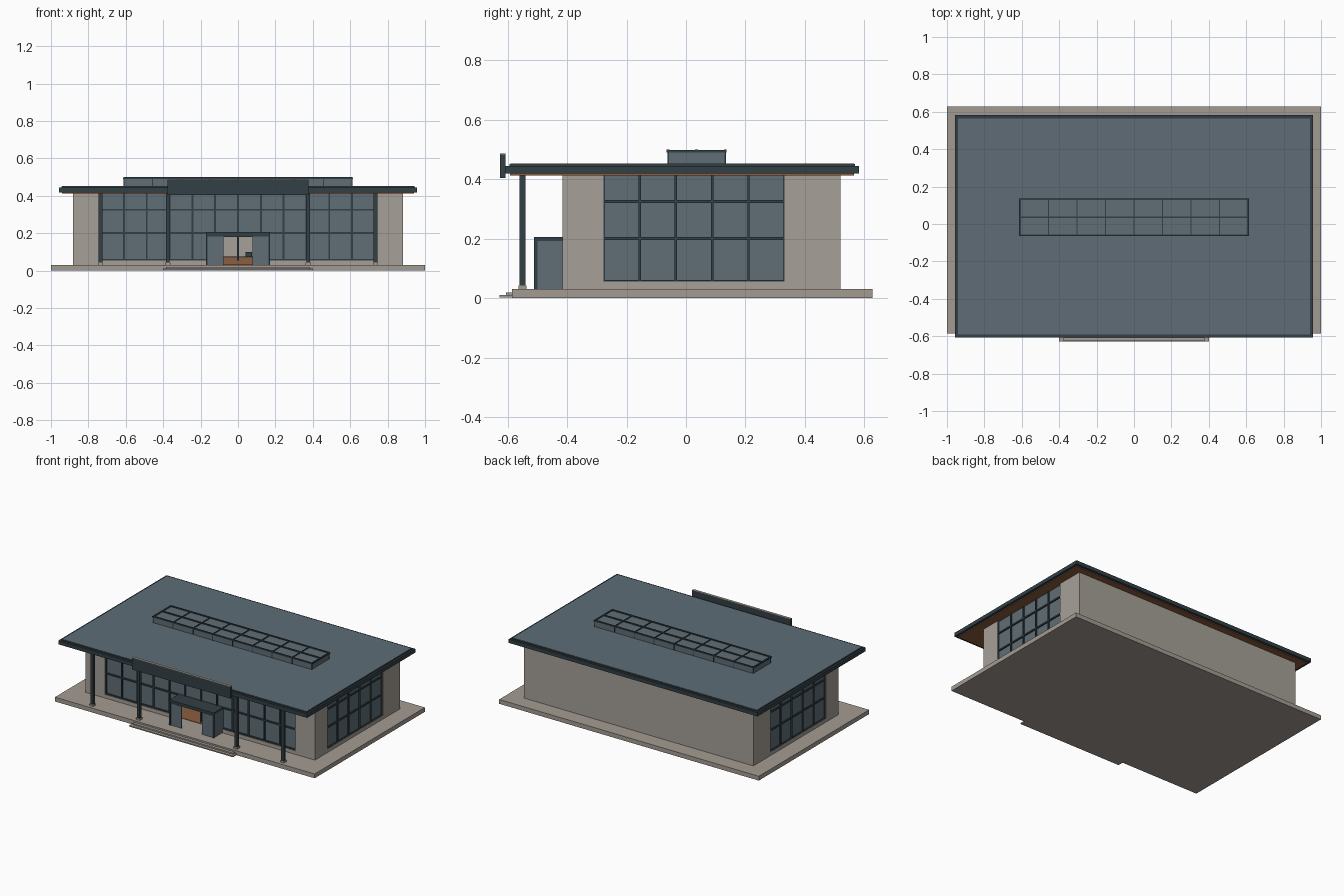
import bpy
import bmesh
from mathutils import Matrix, Vector

default = bpy.data.objects.get("Cube")
if default:
    bpy.data.objects.remove(default, do_unlink=True)


def material(name, r, g, b):
    mat = bpy.data.materials.new(name)
    mat.use_nodes = True
    mat.diffuse_color = (r, g, b, 1)
    mat.node_tree.nodes["Principled BSDF"].inputs["Base Color"].default_value = (r, g, b, 1)
    return mat


wall_mat = material("warm grey wall", 0.38, 0.35, 0.31)
paving_mat = material("paving stone", 0.37, 0.33, 0.29)
metal_mat = material("dark metal", 0.032, 0.05, 0.06)
glass_mat = material("blue grey glass", 0.115, 0.155, 0.18)
roof_mat = material("slate roof", 0.112, 0.152, 0.18)
wood_mat = material("brown wood", 0.27, 0.11, 0.05)


def boxes(name, mat, spans):
    """One object made of boxes, each given as (x range, y range, z range)."""
    bm = bmesh.new()
    for span in spans:
        centre = Vector([(a + b) / 2 for a, b in span])
        size = Vector([b - a for a, b in span])
        bmesh.ops.create_cube(bm, size=1, matrix=Matrix.LocRotScale(centre, None, size))
    mesh = bpy.data.meshes.new(name)
    bm.to_mesh(mesh)
    bm.free()
    mesh.materials.append(mat)
    obj = bpy.data.objects.new(name, mesh)
    bpy.context.collection.objects.link(obj)
    return obj


def around(c, half):
    return (c - half, c + half)


def both_sides(span):
    """The span and its mirror image across x = 0."""
    (a, b), y, z = span
    return [span, ((-b, -a), y, z)]


FLOOR, SILL, EAVE = 0.03, 0.055, 0.412
HALF_X, FRONT, BACK = 0.883, -0.415, 0.52
GLASS_X = 0.732
SIDE_Y = (-0.278, 0.332)
RAILS = (0.2, 0.325)
BAR = 0.005
THICK = 0.03
DOOR_X, DOOR_TOP = 0.172, 0.205

# Ground slab and entrance steps
boxes("ground_slab", paving_mat, [((-1, 1), (-0.585, 0.627), (0, FLOOR))])
boxes("entrance_steps", paving_mat, [
    (around(0, 0.4), (-0.627, -0.58), (0.002, 0.01)),
    (around(0, 0.385), (-0.606, -0.58), (0.01, 0.019)),
])

# Masonry walls
outer = (HALF_X - THICK, HALF_X)
full = (FLOOR, EAVE)
boxes("back_wall", wall_mat, [((-HALF_X, HALF_X), (BACK - THICK, BACK), full)])
boxes("front_corner_walls", wall_mat,
      both_sides(((GLASS_X, HALF_X), (FRONT, FRONT + THICK), full)))
boxes("side_walls", wall_mat,
      both_sides((outer, (FRONT + THICK, SIDE_Y[0]), full))
      + both_sides((outer, (SIDE_Y[1], BACK - THICK), full)))
boxes("window_sills", wall_mat,
      both_sides((outer, SIDE_Y, (FLOOR, SILL)))
      + both_sides(((DOOR_X, GLASS_X), (FRONT, FRONT + THICK), (FLOOR, SILL))))

# Front glazing, open behind the entrance
glass_y = (FRONT + 0.012, FRONT + 0.02)
frame_y = (FRONT + 0.004, FRONT + 0.024)
above_sill = (SILL, EAVE)
boxes("front_glass", glass_mat,
      both_sides(((DOOR_X, GLASS_X), glass_y, above_sill))
      + [(around(0, DOOR_X), glass_y, (DOOR_TOP, EAVE))])
bays = 12
frame = []
for i in range(bays + 1):
    x = GLASS_X * (2 * i / bays - 1)
    bottom = DOOR_TOP if 0 < abs(x) < DOOR_X else SILL
    frame.append((around(x, BAR), frame_y, (bottom, EAVE)))
frame.append((around(0, GLASS_X), frame_y, around(RAILS[1], BAR)))
frame += both_sides(((DOOR_X, GLASS_X), frame_y, around(RAILS[0], BAR)))
frame += both_sides(((DOOR_X, GLASS_X), frame_y, around(SILL + BAR / 2, BAR)))
boxes("front_window_frame", metal_mat, frame)

# Side glazing
boxes("side_glass", glass_mat,
      both_sides(((HALF_X - 0.02, HALF_X - 0.012), SIDE_Y, above_sill)))
frame_x = (HALF_X - 0.024, HALF_X - 0.004)
bays = 5
frame = []
for i in range(bays + 1):
    y = SIDE_Y[0] + (SIDE_Y[1] - SIDE_Y[0]) * i / bays
    frame += both_sides((frame_x, around(y, BAR * 0.8), above_sill))
for z in RAILS + (SILL,):
    frame += both_sides((frame_x, SIDE_Y, around(z, BAR)))
boxes("side_window_frame", metal_mat, frame)

# Entrance porch
porch_y = (-0.512, FRONT + 0.01)
porch_front = (-0.512, -0.5)
boxes("porch_roof", metal_mat, [
    (around(0, DOOR_X), porch_y, (0.192, DOOR_TOP)),
    (around(0, DOOR_X - 0.01), (-0.505, -0.495), (0.18, 0.192)),
])
boxes("porch_posts", metal_mat,
      both_sides(((DOOR_X - 0.01, DOOR_X), porch_front, (FLOOR, 0.192))))
boxes("porch_side_glass", glass_mat,
      both_sides(((DOOR_X - 0.009, DOOR_X - 0.002), (-0.5, FRONT + 0.01), (FLOOR, 0.192))))
boxes("porch_door_leaves", glass_mat,
      both_sides(((0.078, DOOR_X - 0.01), (-0.508, -0.502), (FLOOR, 0.182))))

# Lobby interior
boxes("lobby_floor", wood_mat,
      [(around(0, HALF_X - THICK), (FRONT + THICK, BACK - THICK), (FLOOR, FLOOR + 0.003))])
boxes("reception_desk", wood_mat, [(around(0, 0.16), (0, 0.06), (FLOOR, 0.07))])
boxes("desk_top", metal_mat, [
    (around(0, 0.165), (-0.005, 0.065), (0.07, 0.076)),
    ((0.04, 0.075), (0.025, 0.035), (0.076, 0.1)),
])

# Colonnade
posts, bases = [], []
for x in (0.375, 0.735):
    posts += both_sides((around(x, 0.01), around(-0.55, 0.01), full))
    bases += both_sides((around(x, 0.014), around(-0.55, 0.014), (FLOOR, 0.042)))
boxes("front_columns", metal_mat, posts)
boxes("column_bases", paving_mat, bases)

# Roof
boxes("wood_soffit", wood_mat, [(around(0, 0.94), (-0.592, 0.565), (EAVE, 0.42))])
boxes("roof_fascia", metal_mat, [
    (around(0, 0.958), (-0.608, 0.582), (0.418, 0.444)),
    (around(0, 0.945), (-0.594, 0.568), (0.444, 0.45)),
])
boxes("roof_sheet", roof_mat, [(around(0, 0.942), (-0.591, 0.565), (0.448, 0.452))])

# Name board over the entrance, left blank
board_y = (-0.625, -0.607)
boxes("entrance_board", metal_mat, [(around(0, 0.378), board_y, (0.404, 0.483))])
boxes("entrance_board_cap", paving_mat, [(around(0, 0.378), board_y, (0.483, 0.486))])

# Roof skylight
light_x, light_y, light_top = 0.61, (-0.06, 0.132), 0.493
boxes("skylight_glass", glass_mat, [(around(0, light_x), light_y, (0.45, light_top))])
bars = [(around(0, light_x), around(y, BAR), (light_top - 0.003, 0.499))
        for y in (light_y[0], sum(light_y) / 2, light_y[1])]
bays = 8
for i in range(bays + 1):
    x = light_x * (2 * i / bays - 1)
    half = BAR if i in (0, bays) else BAR * 0.6
    bars.append((around(x, half), (light_y[0] - BAR, light_y[1] + BAR),
                 (light_top - 0.003, 0.498)))
    for y in light_y:
        bars.append((around(x, BAR * 0.5), around(y, 0.002), (0.45, light_top)))
boxes("skylight_frame", metal_mat, bars)
